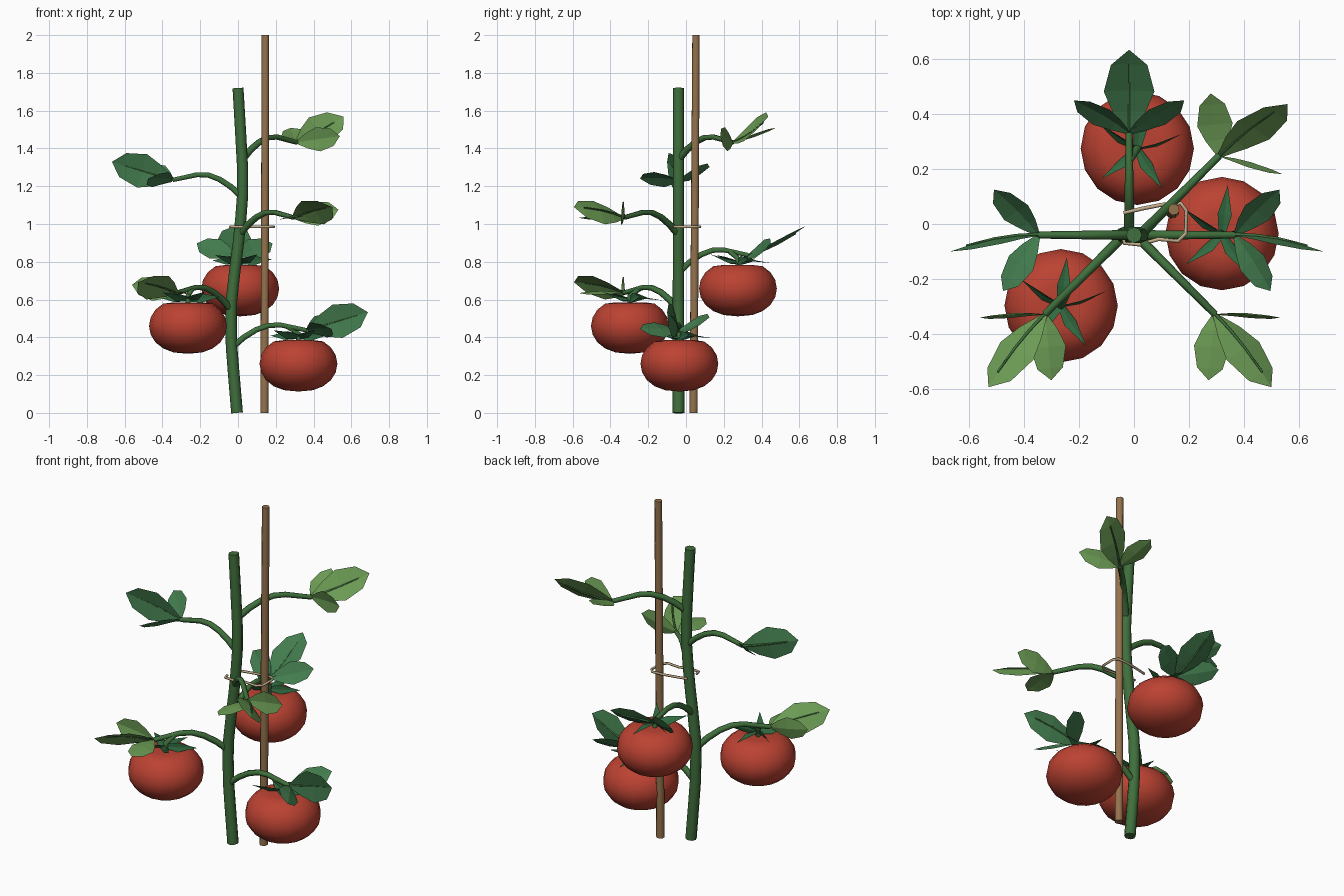
import bpy, bmesh
from math import sin, cos, pi, radians
from mathutils import Vector

if "Cube" in bpy.data.objects:
    bpy.data.objects.remove(bpy.data.objects["Cube"])

def mat(name, c):
    m = bpy.data.materials.new(name)
    m.diffuse_color = (*c, 1)
    m.use_nodes = True
    m.node_tree.nodes["Principled BSDF"].inputs["Base Color"].default_value = m.diffuse_color
    return m

STEM = mat("stem_green", (.05, .16, .045))
LIGHT = mat("leaf_light", (.15, .33, .09))
DARK = mat("leaf_dark", (.055, .2, .075))
CALYX = mat("calyx_green", (.03, .14, .05))
RED = mat("ripe_red", (.5, .055, .032))
WOOD = mat("wood", (.3, .17, .075))
TWINE = mat("twine", (.55, .42, .26))

def link(name, data, m):
    ob = bpy.data.objects.new(name, data)
    bpy.context.collection.objects.link(ob)
    data.materials.append(m)
    return ob

def tube(name, pts, r0, r1, m, res=1):
    """Tapered round tube through the given points."""
    cu = bpy.data.curves.new(name, 'CURVE')
    cu.dimensions = '3D'
    cu.bevel_depth = 1
    cu.bevel_resolution = res
    cu.use_fill_caps = True
    s = cu.splines.new('POLY')
    s.points.add(len(pts) - 1)
    for i, p in enumerate(pts):
        s.points[i].co = (*p, 1)
        s.points[i].radius = r0 + (r1 - r0) * i / (len(pts) - 1)
    return link(name, cu, m)

def blade(name, base, d, length, width, curl, profile, m, vein=False):
    """Folded leaf blade: local z is turned onto direction d."""
    d = Vector(d).normalized()
    rot = Vector((0, 0, 1)).rotation_difference(d)
    base = Vector(base)
    bm = bmesh.new()
    rows, mids = [], []
    for t, w in profile:
        bend = curl * t * t
        place = lambda x, y: base + rot @ Vector((x, y, t * length))
        mids.append(place(0, bend + .002))
        if w == 0:
            rows.append([bm.verts.new(place(0, bend))] * 3)
        else:
            rows.append([bm.verts.new(place(s * w * width, bend - abs(s) * w * width * .18))
                         for s in (-1, 0, 1)])
    for a, b in zip(rows, rows[1:]):
        for i in (0, 1):
            vs = [a[i], a[i + 1], b[i + 1], b[i]]
            bm.faces.new(list(dict.fromkeys(vs)))
    me = bpy.data.meshes.new(name)
    bm.to_mesh(me)
    bm.free()
    link(name, me, m)
    if vein:
        tube(name + "_vein", mids[:-1], .007, .004, STEM, 0)

LEAF = [(0, .12), (.25, .65), (.5, 1), (.82, .72), (1, 0)]
SEPAL = [(0, .5), (.4, 1), (1, 0)]

# main stem, wavering in x
path = [(0, -.005), (.2, -.022), (.35, -.034), (.5, -.037), (.6, -.034), (.75, -.017), (.9, .002),
        (1.03, .015), (1.15, .024), (1.3, .024), (1.5, .013), (1.72, 0)]
tube("main_stem", [(x, -.04, z) for z, x in path], .031, .029, STEM, 2)

def stem_x(z):
    for (z0, x0), (z1, x1) in zip(path, path[1:]):
        if z0 <= z <= z1:
            return x0 + (x1 - x0) * (z - z0) / (z1 - z0)

# wooden stake and twine
tube("stake", [(.14, .04, 0), (.145, .053, 2)], .023, .021, WOOD, 2)
tube("twine_tie", [(-.038, .04, .985), (.03, .056, .985), (.1, .07, .985), (.17, .075, .985),
                   (.19, .05, .985), (.188, -.035, .985), (.16, -.062, .985), (.09, -.055, .985),
                   (.02, -.075, .985), (-.035, -.07, .985), (-.042, -.04, .985)], .007, .007, TWINE)

def tomato(name, x, y, z):
    """Lobed, flattened fruit with a dimpled top; z is its underside."""
    bm = bmesh.new()
    bmesh.ops.create_uvsphere(bm, u_segments=16, v_segments=10, radius=1)
    for v in bm.verts:
        r = v.co.xy.length
        k = (min(1, r ** .85) / r) if r > 1e-5 else 1
        h = v.co.z
        dip = .05 * max(0, 1 - r / .6) * (h > 0)
        v.co = (x + v.co.x * k * .206, y + v.co.y * k * .206, z + .145 + h * .147 - dip * .6)
    for f in bm.faces:
        f.smooth = True
    me = bpy.data.meshes.new(name)
    bm.to_mesh(me)
    bm.free()
    link(name, me, RED)

# branches: arched stalk, three leaflets each
ARCH = [(0, 0), (.06, .055), (.12, .095), (.18, .118), (.24, .12), (.3, .107), (.37, .092)]
for n in range(6):
    a = radians(225 * n)
    z0 = .345 + .199 * n
    x0 = stem_x(z0)
    k = 1.0 if n % 2 == 0 else 1.1
    pts = [(x0 + r * k * cos(a), -.04 + r * k * sin(a), z0 + h) for r, h in ARCH]
    if n == 0:
        pts = [(p[0] + .03 * i / 6, p[1], p[2]) for i, p in enumerate(pts)]
    tube(f"leaf_stalk_{n+1}", pts, .019, .013, STEM)
    m = DARK if n % 2 == 0 else LIGHT
    end = pts[-1]
    blade(f"leaf_{n+1}_middle", end, (cos(a), sin(a), .3), .335, .092, -.06, LEAF, m, True)
    for s, side in ((1, "left"), (-1, "right")):
        b = a + s * .9
        blade(f"leaf_{n+1}_{side}", end, (cos(b), sin(b), .16), .238, .065, -.04, LEAF, m)

# fruit with five-pointed calyx and short stalk
for n, (x, y, z) in enumerate([(.32, -.035, .115), (-.265, -.297, .315), (.012, .275, .513)]):
    tomato(f"tomato_{n+1}", x, y, z)
    top = z + .275
    a = radians(225 * n)
    z0 = .345 + .199 * n
    x0 = stem_x(z0)
    tube(f"fruit_stalk_{n+1}", [(x0 + .27 * cos(a) * (1.08 if n < 2 else 1),
                                 -.04 + .27 * sin(a) * (1.08 if n < 2 else 1), z0 + .113),
                                (x, y, top + .03), (x, y, top - .03)], .014, .014, STEM)
    for i in range(5):
        b = radians(10 + 72 * i)
        blade(f"calyx_{n+1}_{i+1}", (x, y, top + .012), (cos(b), sin(b), .1), .175, .026, .025, SEPAL, CALYX)
